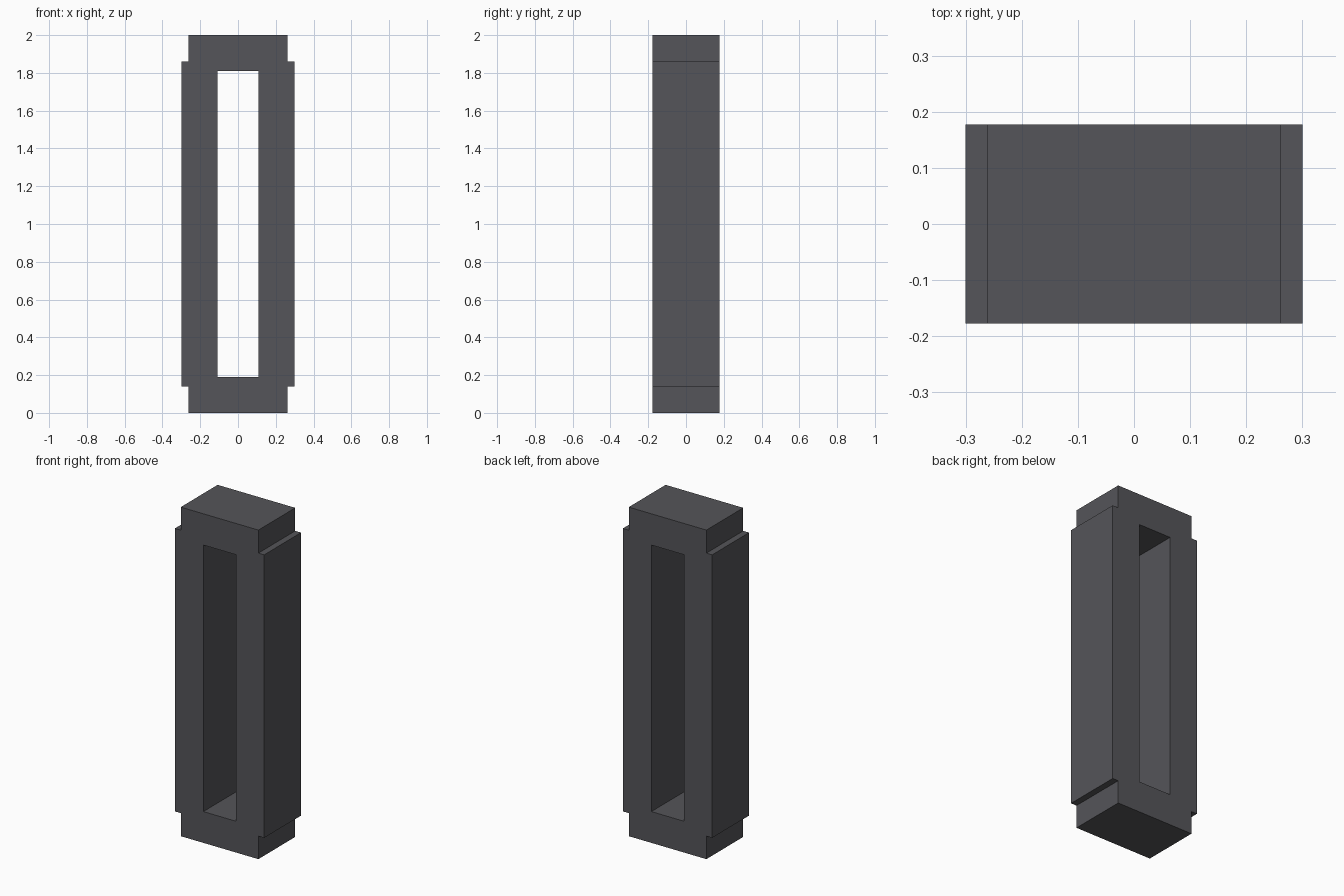
import bpy, bmesh

if "Cube" in bpy.data.objects:
    bpy.data.objects.remove(bpy.data.objects["Cube"])

DEPTH = 0.354
HEIGHT = 2.0
MID = HEIGHT / 2

# Upper-right quarter of the frame outline (x, z), z measured from mid-height
quarter = [(0, 0.81), (0.109, 0.81), (0.109, 0), (0.30, 0),
           (0.30, 0.86), (0.261, 0.86), (0.261, 1.0), (0, 1.0)]

# Extrude the quarter through the depth
bm = bmesh.new()
face = bm.faces.new([bm.verts.new((x, -DEPTH / 2, z)) for x, z in quarter])
ext = bmesh.ops.extrude_face_region(bm, geom=[face], use_keep_orig=True)
moved = [v for v in ext["geom"] if isinstance(v, bmesh.types.BMVert)]
bmesh.ops.translate(bm, verts=moved, vec=(0, DEPTH, 0))
bmesh.ops.recalc_face_normals(bm, faces=bm.faces)

# Open the sides lying on the mirror planes
seams = [f for f in bm.faces
         if all(abs(v.co.x) < 1e-5 for v in f.verts)
         or all(abs(v.co.z) < 1e-5 for v in f.verts)]
bmesh.ops.delete(bm, geom=seams, context='FACES_ONLY')

mesh = bpy.data.meshes.new("slotted_frame")
bm.to_mesh(mesh)
bm.free()

frame = bpy.data.objects.new("slotted_frame", mesh)
frame.location.z = MID
bpy.context.collection.objects.link(frame)

# Mirror into the full stepped frame
mirror = frame.modifiers.new("mirror", 'MIRROR')
mirror.use_axis = (True, False, True)
mirror.use_clip = True

# Dark grey finish
mat = bpy.data.materials.new("dark_grey")
mat.diffuse_color = (0.09, 0.09, 0.1, 1)
mat.use_nodes = True
mat.node_tree.nodes["Principled BSDF"].inputs["Base Color"].default_value = mat.diffuse_color
mesh.materials.append(mat)
